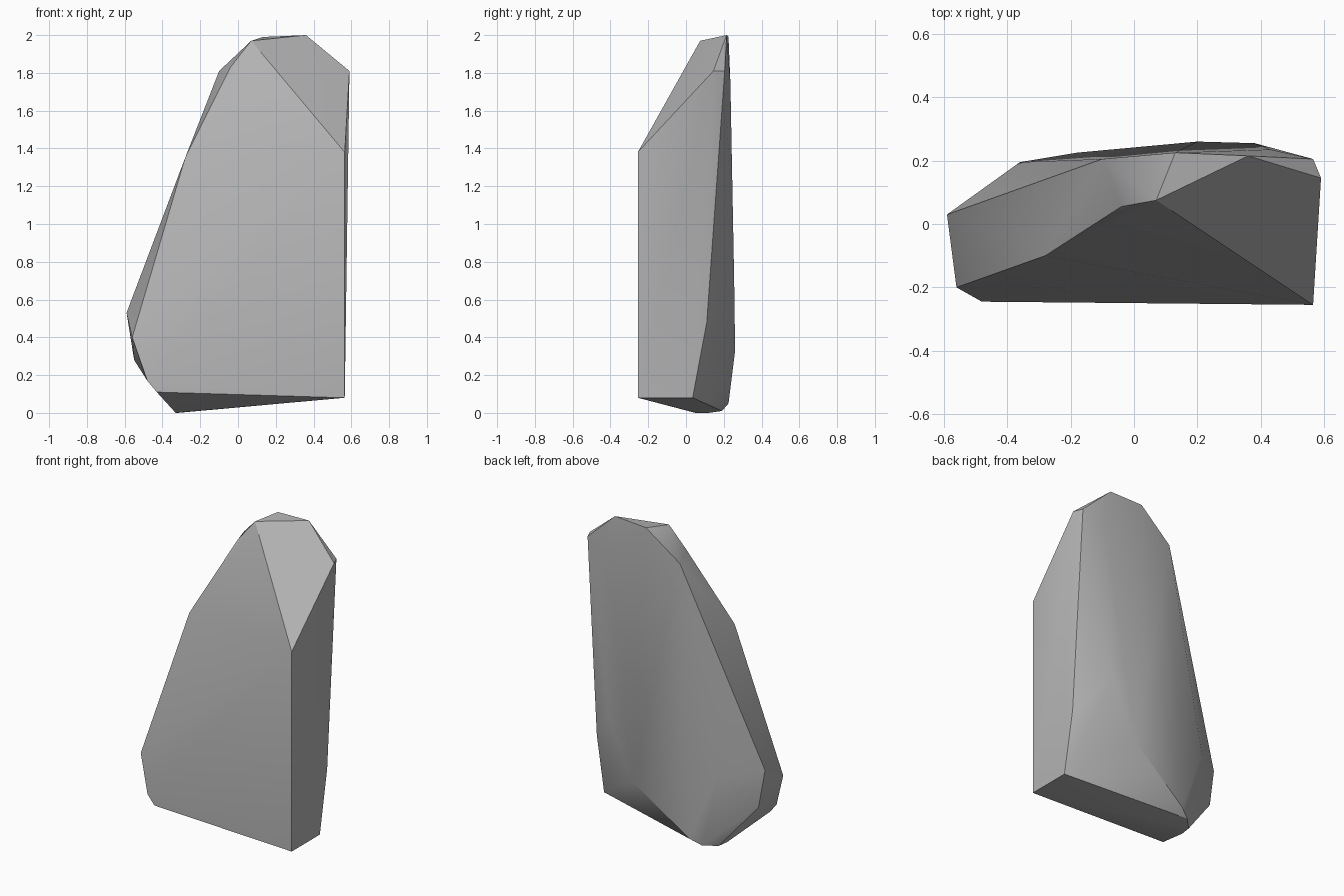
import bpy
import bmesh
import math

# Remove the default cube only
default = bpy.data.objects.get("Cube")
if default:
    bpy.data.objects.remove(default, do_unlink=True)

# Plain grey stone
stone = bpy.data.materials.new("grey stone")
stone.use_nodes = True
colour = (0.45, 0.45, 0.45, 1)
stone.diffuse_color = colour
stone.node_tree.nodes["Principled BSDF"].inputs["Base Color"].default_value = colour

# Corners of the chipped slab, grouped by the side they shape
front_corners = [
    (.565, -.255, .08), (.565, -.255, 1.38),
    (-.43, -.245, .11), (-.48, -.245, .17),
    (-.56, -.2, .4), (-.28, -.1, 1.35), (-.04, .055, 1.83),
]
crown_corners = [
    (.07, .075, 1.97), (.13, .225, 1.99), (.36, .215, 2),
    (.59, .145, 1.81), (.565, .205, 1.81), (-.1, .205, 1.81),
]
side_corners = [
    (-.59, .03, .53), (-.55, .04, .28),
    (.565, .035, .08), (.565, .11, .48),
]
back_corners = [
    (-.36, .195, .48), (.2, .26, .33), (.38, .255, .7), (.43, .235, 1.75),
]
base_lip = [
    (-.33, .05, 0), (-.32, .12, 0), (-.25, .19, .01), (-.18, .225, .05),
]


def build_hull(name, corners, material):
    """Wrap a convex skin around the corners and merge its flat facets."""
    mesh = bpy.data.meshes.new(name)
    bm = bmesh.new()
    for corner in corners:
        bm.verts.new(corner)
    hull = bmesh.ops.convex_hull(bm, input=bm.verts)
    inside = {g for g in hull["geom_interior"] + hull["geom_unused"]
              if isinstance(g, bmesh.types.BMVert)}
    bmesh.ops.delete(bm, geom=list(inside), context="VERTS")
    bmesh.ops.dissolve_limit(bm, angle_limit=math.radians(1),
                             verts=bm.verts, edges=bm.edges)
    bmesh.ops.recalc_face_normals(bm, faces=bm.faces)
    bm.to_mesh(mesh)
    bm.free()
    mesh.materials.append(material)
    obj = bpy.data.objects.new(name, mesh)
    bpy.context.collection.objects.link(obj)
    return obj


# Single standing rock, soft on the worn back and crisp at the breaks
rock = build_hull("standing_rock",
                  front_corners + crown_corners + side_corners
                  + back_corners + base_lip, stone)
bpy.ops.object.select_all(action="DESELECT")
rock.select_set(True)
bpy.context.view_layer.objects.active = rock
bpy.ops.object.shade_smooth_by_angle(angle=math.radians(30))
